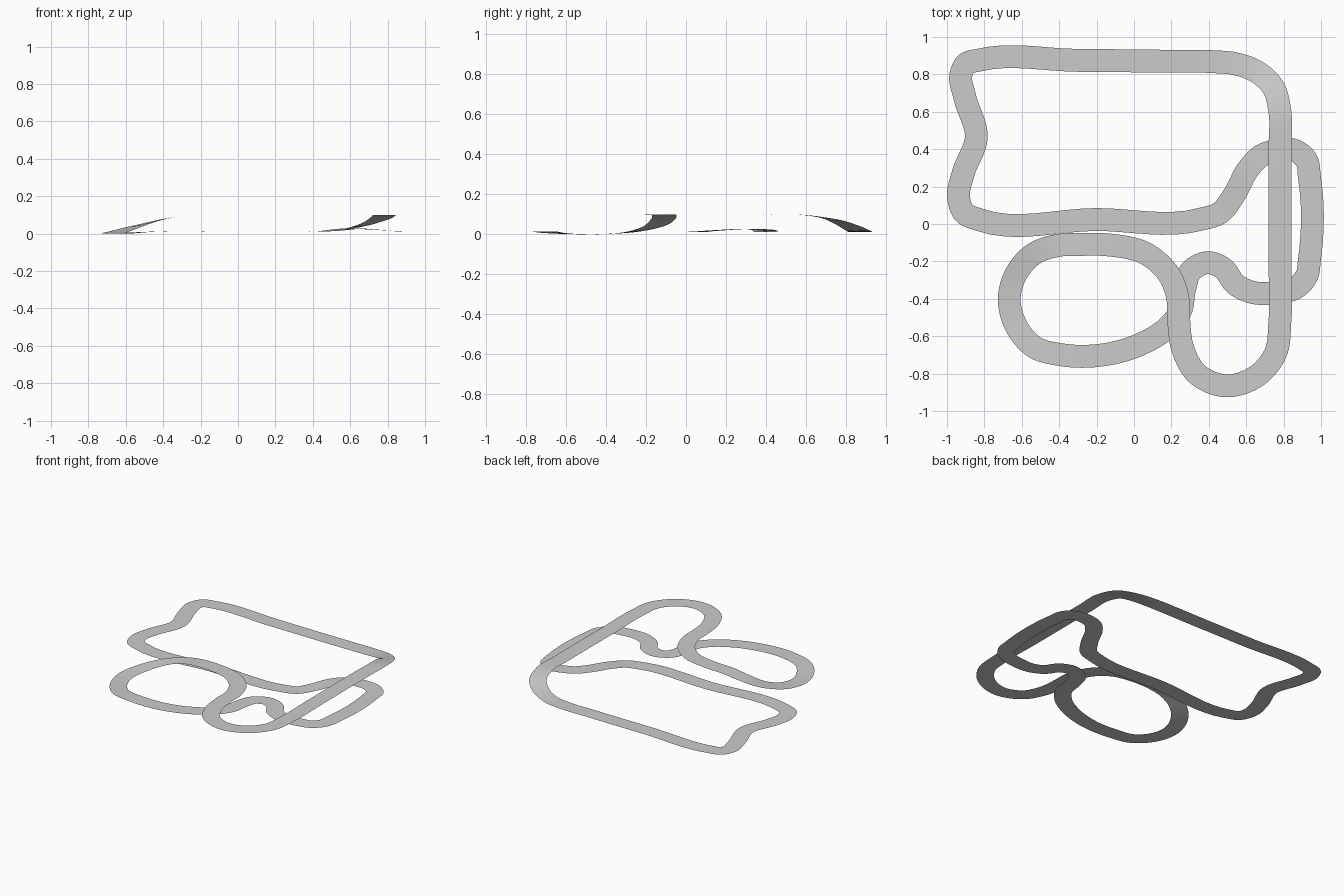
import bpy
import bmesh
from mathutils import Vector

if "Cube" in bpy.data.objects:
    bpy.data.objects.remove(bpy.data.objects["Cube"])

HALF_WIDTH = 0.061
GROUND = 0.015
DECK = 0.1
STEPS = 8

# Centre line of the closed circuit, split into stretches by height
top_and_ramp_up = [(-.83, .876), (-.3, .875), (.2, .87), (.42, .868, .016), (.54, .857, .022),
                   (.66, .812, .045), (.745, .73, .076), (.78, .6, .098)]
raised_deck = [(.78, .4), (.78, -.2), (.78, -.52), (.757, -.69), (.66, -.81), (.487, -.865),
               (.335, -.8), (.262, -.67), (.239, -.51), (.236, -.41), (.19, -.275),
               (.075, -.165), (-.145, -.111)]
ramp_down = [(-.28, -.109, .097), (-.395, -.113, .08), (-.54, -.163, .042), (-.635, -.275, .014),
             (-.667, -.4, .004), (-.63, -.545, .003), (-.53, -.66, .009)]
infield = [(-.395, -.698), (-.155, -.698), (.03, -.645), (.177, -.555), (.25, -.46),
           (.27, -.35), (.305, -.25), (.395, -.207), (.478, -.238), (.54, -.32), (.62, -.362),
           (.76, -.367), (.87, -.338), (.924, -.275), (.938, -.19), (.938, .25),
           (.92, .345), (.86, .393)]
hump_and_return = [(.76, .392, .022), (.68, .365, .027), (.615, .3, .029), (.535, .155, .022),
                   (.46, .06), (.35, .024), (-.2, .024), (-.83, .024), (-.905, .056),
                   (-.938, .14), (-.915, .265), (-.843, .465), (-.905, .68), (-.925, .8),
                   (-.897, .857)]


def lift(points, default):
    return [Vector((p[0], p[1], p[2] if len(p) > 2 else default)) for p in points]


path = (lift(top_and_ramp_up, GROUND) + lift(raised_deck, DECK) + lift(ramp_down, GROUND)
        + lift(infield, GROUND) + lift(hump_and_return, GROUND))


def smooth_loop(points, steps):
    """Closed chord-length spline through the points, with its tangents."""
    n = len(points)
    tangents = []
    for i in range(n):
        a, b, c = points[i - 1], points[i], points[(i + 1) % n]
        d0, d1 = (b - a).length, (c - b).length
        tangents.append(((b - a) / d0 * d1 + (c - b) / d1 * d0) / (d0 + d1))
    samples = []
    for i in range(n):
        p, q = points[i], points[(i + 1) % n]
        d = (q - p).length
        m0, m1 = tangents[i] * d, tangents[(i + 1) % n] * d
        for s in range(steps):
            t = s / steps
            samples.append(p * (2*t**3 - 3*t**2 + 1) + m0 * (t**3 - 2*t**2 + t)
                           + q * (3*t**2 - 2*t**3) + m1 * (t**3 - t**2))
    return samples


# Sweep a flat strip along the centre line
centre = smooth_loop(path, STEPS)
base = min(p.z for p in centre)
bm = bmesh.new()
pairs = []
for i, p in enumerate(centre):
    direction = centre[(i + 1) % len(centre)] - centre[i - 1]
    side = Vector((-direction.y, direction.x, 0)).normalized() * HALF_WIDTH
    origin = p - Vector((0, 0, base))
    pairs.append((bm.verts.new(origin + side), bm.verts.new(origin - side)))
for i, (left, right) in enumerate(pairs):
    next_left, next_right = pairs[(i + 1) % len(pairs)]
    bm.faces.new((left, right, next_right, next_left))
bm.normal_update()
for f in bm.faces:
    f.smooth = True
    if f.normal.z < 0:
        f.normal_flip()

mesh = bpy.data.meshes.new("track_surface")
bm.to_mesh(mesh)
bm.free()
track = bpy.data.objects.new("track_surface", mesh)
bpy.context.collection.objects.link(track)
